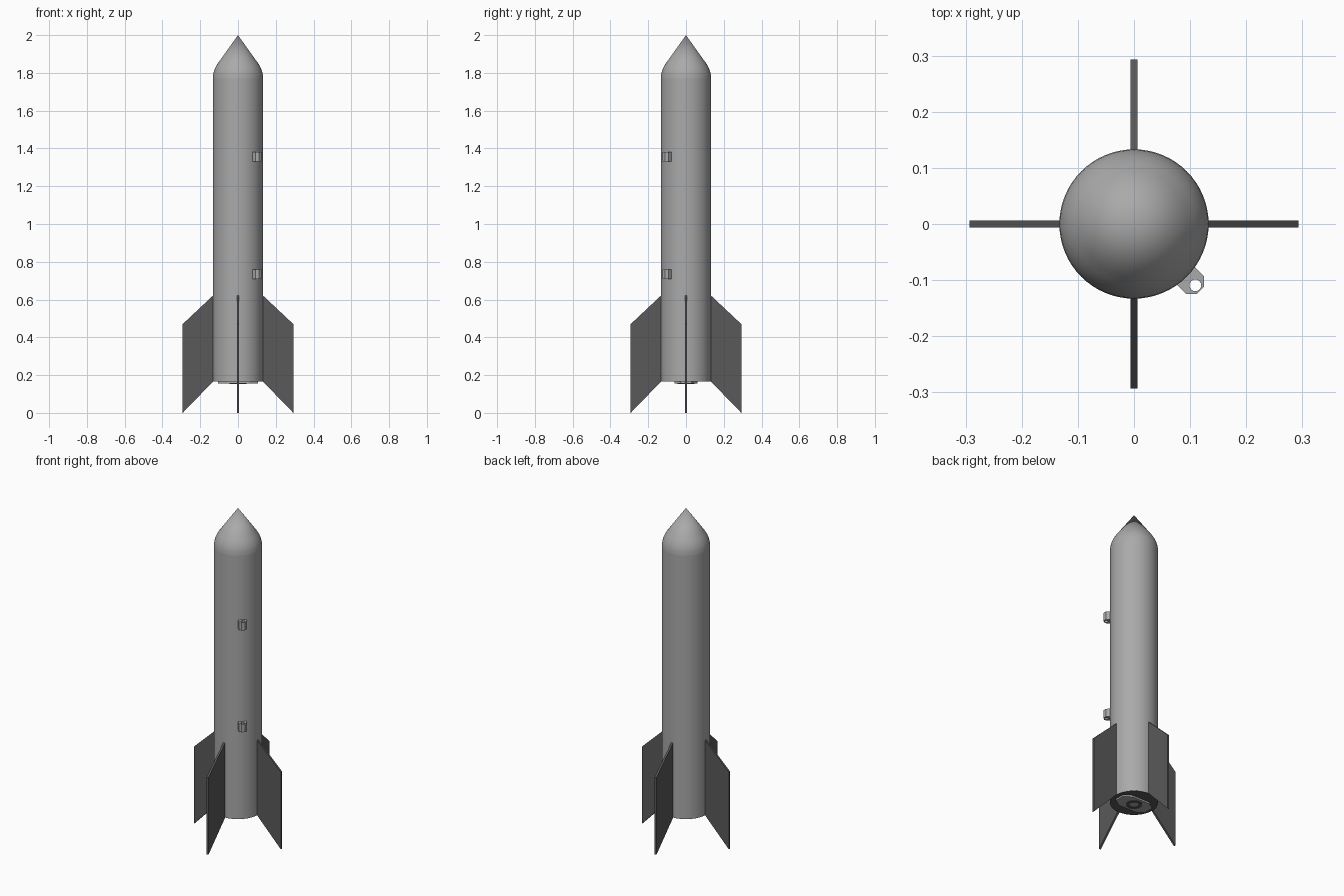
import bpy, bmesh, math
from mathutils import Matrix, Vector

if "Cube" in bpy.data.objects:
    bpy.data.objects.remove(bpy.data.objects["Cube"])


def material(name, value):
    m = bpy.data.materials.new(name)
    m.diffuse_color = (value, value, value, 1)
    m.use_nodes = True
    m.node_tree.nodes["Principled BSDF"].inputs["Base Color"].default_value = m.diffuse_color
    return m


LIGHT = material("light grey", 0.40)
DARK = material("dark grey", 0.10)


def finish(name, bm, mat, matrix=None, smooth=False):
    bmesh.ops.recalc_face_normals(bm, faces=bm.faces)
    if matrix:
        bm.transform(matrix)
    me = bpy.data.meshes.new(name)
    bm.to_mesh(me)
    bm.free()
    me.materials.append(mat)
    ob = bpy.data.objects.new(name, me)
    bpy.context.collection.objects.link(ob)
    if smooth:
        bpy.ops.object.select_all(action='DESELECT')
        ob.select_set(True)
        bpy.context.view_layer.objects.active = ob
        bpy.ops.object.shade_smooth_by_angle(angle=math.radians(30))
    return ob


def lathe(name, profile, mat, steps=64):
    bm = bmesh.new()
    verts = [bm.verts.new((r, 0, z)) for r, z in profile]
    edges = [bm.edges.new(p) for p in zip(verts, verts[1:])]
    bmesh.ops.spin(bm, geom=verts + edges, cent=(0, 0, 0), axis=(0, 0, 1),
                   angle=math.tau, steps=steps)
    bmesh.ops.remove_doubles(bm, verts=bm.verts, dist=1e-5)
    return finish(name, bm, mat, smooth=True)


def prism(name, outline, depth, mat, matrix):
    """Extrude a closed outline along its local z, centred on the plane."""
    bm = bmesh.new()
    face = bm.faces.new([bm.verts.new((x, y, -depth / 2)) for x, y in outline])
    ext = bmesh.ops.extrude_face_region(bm, geom=[face])
    bmesh.ops.translate(bm, vec=(0, 0, depth), verts=[
        g for g in ext["geom"] if isinstance(g, bmesh.types.BMVert)])
    return finish(name, bm, mat, matrix)


# Body tube and pointed nose
R, BASE = 0.133, 0.165
lathe("body_tube", [(0, BASE + 0.002), (R, BASE + 0.002), (R, 1.77)], LIGHT)
lathe("nose_cone", [(R, 1.77), (0.1315, 1.79), (0.127, 1.81), (0.119, 1.83),
                    (0.108, 1.849), (0.095, 1.867), (0, 2.0)], LIGHT)

# Base disc, motor clamp plate and nozzle ring
lathe("base_disc", [(0, BASE), (R - 0.001, BASE), (R - 0.001, BASE + 0.002)], DARK)
plate = [(-0.105, -0.03), (-0.06, -0.06), (0.06, -0.06),
         (0.105, -0.03), (0.105, 0.03), (0.06, 0.06), (-0.06, 0.06), (-0.105, 0.03)]
prism("motor_clamp", plate, 0.01, LIGHT, Matrix.Translation((0, 0, 0.16)))
lathe("nozzle_ring", [(0.025, 0.156), (0.025, 0.152), (0.045, 0.152), (0.045, 0.156)], DARK, 32)

# Four swept fins
fin = [(R - 0.008, BASE + 0.008), (0.293, 0), (0.293, 0.47), (R - 0.008, 0.628)]
for i in range(4):
    prism(f"fin_{i + 1}", fin, 0.012, DARK,
          Matrix.Rotation(i * math.pi / 2, 4, 'Z') @ Matrix.Rotation(math.pi / 2, 4, 'X'))

# Two launch lugs with a rod hole, at the front right
for name, z in (("lower_lug", 0.735), ("upper_lug", 1.355)):
    w, c, r, n = 0.0226, 0.1545, 0.0105, 16
    hole = [(c - r * math.cos(a), r * math.sin(a))
            for a in (math.tau * i / n for i in range(n + 1))]
    # Two mirrored halves joined along the centre line
    bm = bmesh.new()
    for s in (1, -1):
        half = [(0.12, 0), *hole[:n // 2 + 1], (0.1676, 0),
                (0.1676, 0.0092), (0.154, w), (0.12, w)]
        bm.faces.new([bm.verts.new((x, s * y, -0.025)) for x, y in half])
    bmesh.ops.remove_doubles(bm, verts=bm.verts, dist=1e-5)
    bmesh.ops.recalc_face_normals(bm, faces=bm.faces)
    ext = bmesh.ops.extrude_face_region(bm, geom=bm.faces[:])
    bmesh.ops.translate(bm, vec=(0, 0, 0.05), verts=[
        g for g in ext["geom"] if isinstance(g, bmesh.types.BMVert)])
    finish(name, bm, LIGHT,
           Matrix.Translation((0, 0, z)) @ Matrix.Rotation(-math.pi / 4, 4, 'Z'))
